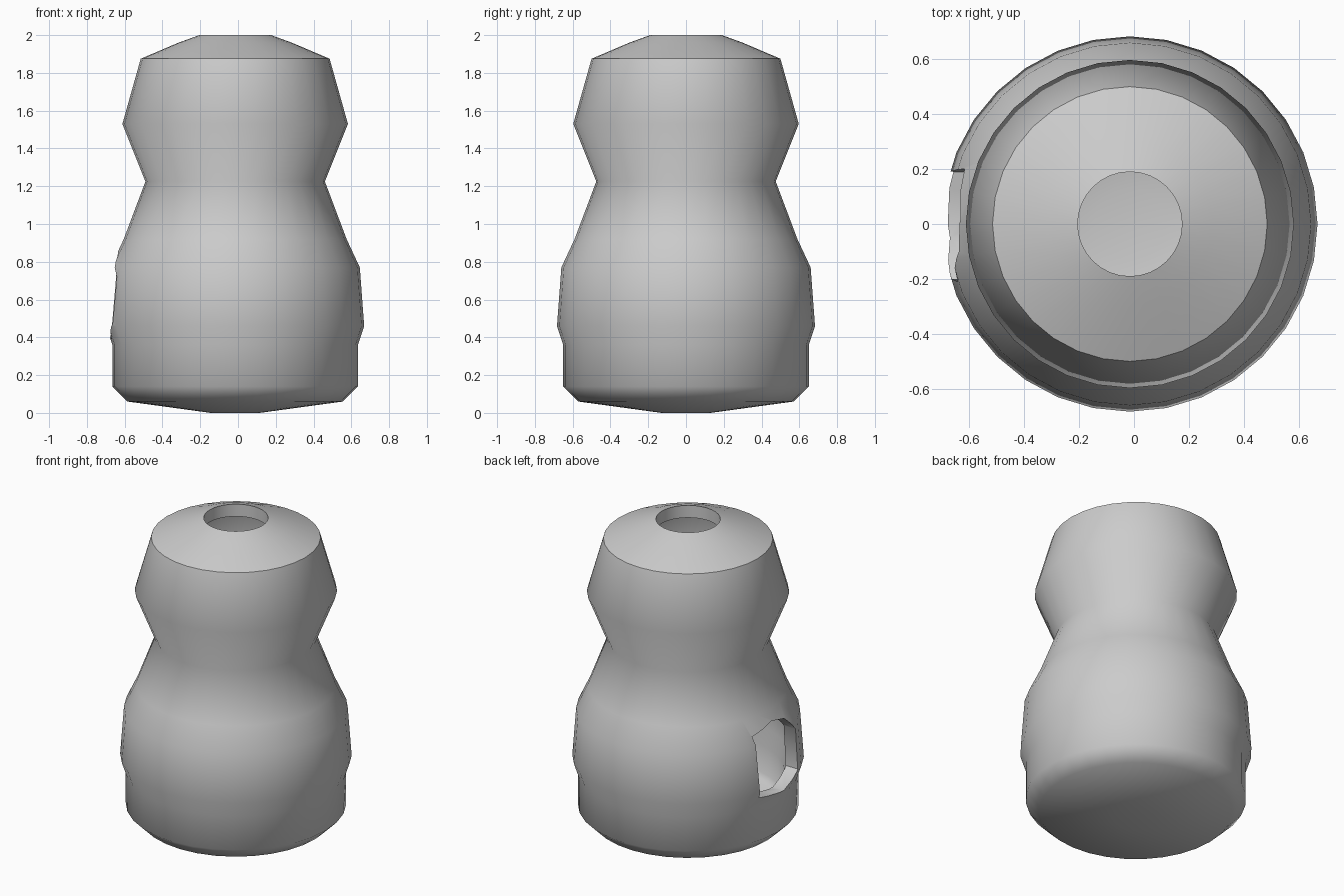
import bpy, bmesh, math

if "Cube" in bpy.data.objects:
    bpy.data.objects.remove(bpy.data.objects["Cube"])

AXIS_X, SEGMENTS = -0.015, 32

# Outer wall from the base up, then over the rim and down the inside
profile = [(0.13, 0.0), (0.57, 0.06), (0.65, 0.14), (0.65, 0.36), (0.683, 0.46),
           (0.66, 0.77), (0.59, 0.92), (0.475, 1.225), (0.597, 1.53), (0.5, 1.875),
           (0.3, 1.96), (0.19, 2.0),
           (0.19, 1.92), (0.28, 1.88), (0.44, 1.81), (0.515, 1.53), (0.39, 1.225),
           (0.51, 0.89), (0.58, 0.76), (0.60, 0.46), (0.57, 0.36), (0.57, 0.18),
           (0.53, 0.14), (0.13, 0.08)]


def finish(name, bm):
    bmesh.ops.recalc_face_normals(bm, faces=bm.faces)
    mesh = bpy.data.meshes.new(name)
    bm.to_mesh(mesh)
    bm.free()
    obj = bpy.data.objects.new(name, mesh)
    bpy.context.collection.objects.link(obj)
    return obj


def lathe(name, points):
    bm = bmesh.new()
    rings = []
    for r, z in points:
        rings.append([bm.verts.new((AXIS_X + r * math.cos(math.tau * i / SEGMENTS),
                                    r * math.sin(math.tau * i / SEGMENTS), z))
                      for i in range(SEGMENTS)])
    for a, b in zip(rings, rings[1:]):
        for i in range(SEGMENTS):
            j = (i + 1) % SEGMENTS
            bm.faces.new((a[i], a[j], b[j], b[i]))
    bm.faces.new(rings[0])
    bm.faces.new(rings[-1])
    return finish(name, bm)


def side_prism(name, outline, x0, x1):
    bm = bmesh.new()
    ends = [[bm.verts.new((x, y, z)) for y, z in outline] for x in (x0, x1)]
    for end in ends:
        bm.faces.new(end)
    n = len(outline)
    for i in range(n):
        j = (i + 1) % n
        bm.faces.new((ends[0][i], ends[0][j], ends[1][j], ends[1][i]))
    return finish(name, bm)


# Hollow vessel with an open top
body = lathe("hollow_body", profile)

# Broken opening in the left side
cutter = side_prism("side_opening_cutter",
                    [(0.20, 0.82), (0.19, 0.43), (-0.05, 0.39), (-0.20, 0.47),
                     (-0.21, 0.72), (-0.10, 0.83), (0.02, 0.86)], -0.9, -0.3)
cutter.hide_render = True
cut = body.modifiers.new("side_opening", 'BOOLEAN')
cut.operation = 'DIFFERENCE'
cut.solver = 'EXACT'
cut.object = cutter

bpy.context.view_layer.objects.active = body
body.select_set(True)
bpy.ops.object.modifier_apply(modifier=cut.name)
bpy.data.objects.remove(cutter)
bpy.ops.object.shade_smooth_by_angle(angle=math.radians(50))
